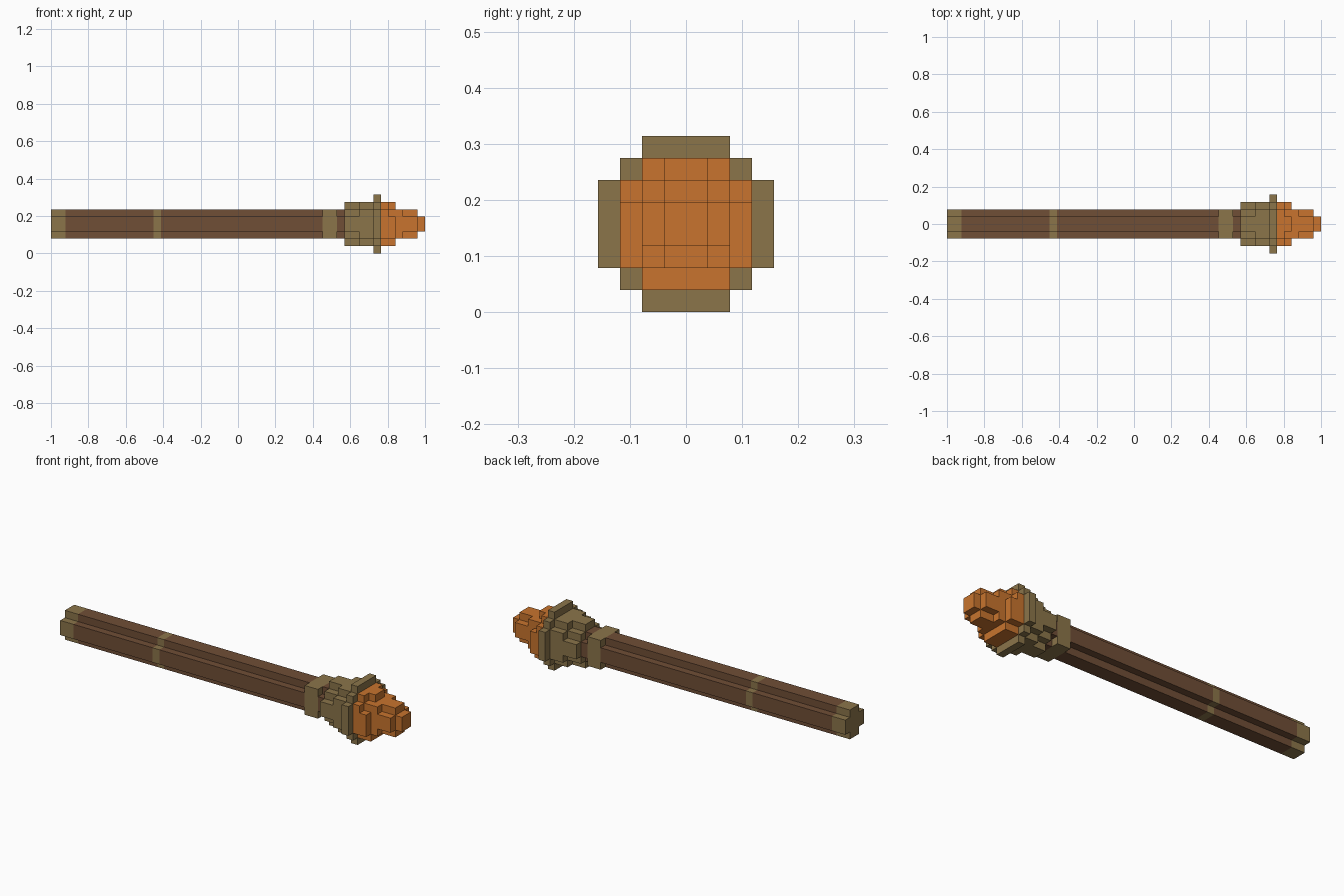
import bpy, bmesh

if "Cube" in bpy.data.objects:
    bpy.data.objects.remove(bpy.data.objects["Cube"])

U = 2 / 51          # one block of the grid
MID = 4             # height of the long axis, in blocks


def colour(name, rgb):
    m = bpy.data.materials.new(name)
    lin = [((c / 255 + 0.055) / 1.055) ** 2.4 for c in rgb]
    m.diffuse_color = (*lin, 1)
    m.use_nodes = True
    m.node_tree.nodes["Principled BSDF"].inputs["Base Color"].default_value = m.diffuse_color
    return m


WOOD = colour("brown wood", (112, 78, 54))
TAN = colour("tan binding", (139, 117, 74))
FIRE = colour("orange flame", (200, 116, 46))


def stepped(steps):
    """Outline of a stepped disc from (half width, half height) blocks, widest first."""
    quad = []
    for i, (w, h) in enumerate(steps):
        if i:
            quad.append((w, steps[i - 1][1]))
        quad.append((w, h))
    left = [(-y, z) for y, z in reversed(quad)]
    upper = quad + left
    return upper + [(-y, -z) for y, z in upper]


def prism(bm, outline, x0, x1):
    """Extrude a y-z outline along x, measured in blocks from the butt end."""
    ring = lambda x: [bm.verts.new((x * U - 1, y * U, (z + MID) * U)) for y, z in outline]
    a, b = ring(x0), ring(x1)
    bm.faces.new(list(reversed(a)))
    bm.faces.new(b)
    n = len(a)
    for i in range(n):
        j = (i + 1) % n
        bm.faces.new((a[i], a[j], b[j], b[i]))


def part(name, mat, pieces):
    bm = bmesh.new()
    for outline, x0, x1 in pieces:
        prism(bm, outline, x0, x1)
    bmesh.ops.recalc_face_normals(bm, faces=bm.faces)
    me = bpy.data.meshes.new(name)
    bm.to_mesh(me)
    bm.free()
    me.materials.append(mat)
    ob = bpy.data.objects.new(name, me)
    bpy.context.collection.objects.link(ob)


def rect(y0, y1, z0, z1):
    return [(y0, z0), (y1, z0), (y1, z1), (y0, z1)]


PLUS = stepped([(2, 1), (1, 2)])
SQUARE = stepped([(2, 2)])
ROUND = stepped([(3, 2), (2, 3)])

# handle and its bindings
part("shaft", WOOD, [(PLUS, 2, 14), (PLUS, 15, 37), (PLUS, 39, 40)])
part("butt_cap", TAN, [(PLUS, 0, 2)])
part("grip_band", TAN, [(PLUS, 14, 15)])
part("collar", TAN, [(SQUARE, 37, 39)])

# flared cup with a wide rim
part("cup", TAN, [(stepped([(3, 1), (2, 2), (1, 3)]), 40, 42), (ROUND, 42, 44)])
part("cup_rim", TAN, [(stepped([(4, 2), (3, 3), (2, 4)]), 44, 45)])

# flame: round base, uneven tongues, tapering tip
part("flame_base", FIRE, [(ROUND, 45, 46), (SQUARE, 46, 48)])
part("flame_tongues", FIRE, [
    (rect(-1, 1, 2, 3), 46, 47),
    (rect(-2, 2, -3, -2), 46, 47),
    (rect(-3, -2, -2, 1), 46, 47),
    (rect(2, 3, -2, 1), 46, 47),
])
part("flame_tip", FIRE, [(PLUS, 48, 50), (stepped([(1, 1)]), 50, 51)])
